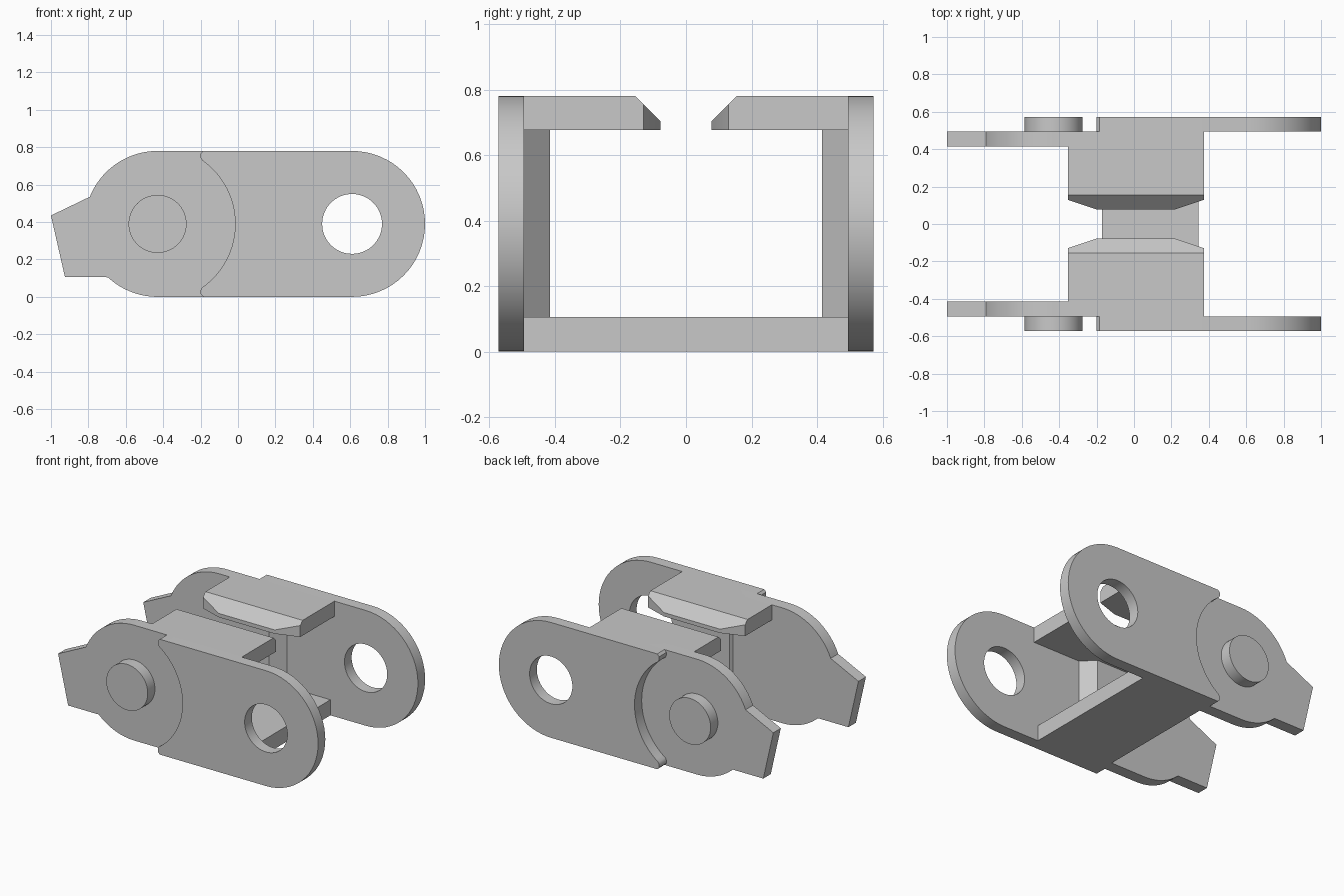
import bpy, bmesh, math
from mathutils import Vector

if "Cube" in bpy.data.objects:
    bpy.data.objects.remove(bpy.data.objects["Cube"], do_unlink=True)

MID = 0.39              # height of both pivot axes
PIN_X, HOLE_X = -0.43, 0.61
Y_IN, Y_MID, Y_OUT = 0.415, 0.495, 0.572

metal = bpy.data.materials.new("light_grey_metal")
metal.use_nodes = True
grey = (0.58, 0.58, 0.58, 1)
metal.diffuse_color = grey
metal.node_tree.nodes["Principled BSDF"].inputs["Base Color"].default_value = grey


def arc(cx, radius, start, end, steps=32):
    """Points on an arc round a pivot, angles in degrees."""
    angles = [math.radians(start + (end - start) * i / steps) for i in range(steps + 1)]
    return [(cx + radius * math.cos(a), MID + radius * math.sin(a)) for a in angles]


def circle(cx, radius):
    return arc(cx, radius, 0, 360, 64)[:-1]


def prism(name, loops, lo, hi, along="y", cuts=(), mirror=True):
    """Extrude closed outlines (later loops are holes), then trim by planes."""
    place = (lambda u, v: (u, lo, v)) if along == "y" else (lambda u, v: (lo, u, v))
    bm = bmesh.new()
    edges = []
    for loop in loops:
        verts = [bm.verts.new(place(u, v)) for u, v in loop]
        edges += [bm.edges.new((verts[i - 1], verts[i])) for i in range(len(verts))]
    bmesh.ops.triangle_fill(bm, edges=edges, use_beauty=True)
    extruded = bmesh.ops.extrude_face_region(bm, geom=bm.faces[:], use_keep_orig=True)
    moved = [g for g in extruded["geom"] if isinstance(g, bmesh.types.BMVert)]
    step = (0, hi - lo, 0) if along == "y" else (hi - lo, 0, 0)
    bmesh.ops.translate(bm, verts=moved, vec=step)
    for point, normal in cuts:
        bmesh.ops.bisect_plane(bm, geom=bm.verts[:] + bm.edges[:] + bm.faces[:],
                               plane_co=point, plane_no=Vector(normal).normalized(),
                               clear_outer=True)
        bmesh.ops.holes_fill(bm, edges=[e for e in bm.edges if e.is_boundary], sides=0)
    bmesh.ops.recalc_face_normals(bm, faces=bm.faces[:])
    mesh = bpy.data.meshes.new(name)
    bm.to_mesh(mesh)
    bm.free()
    mesh.materials.append(metal)
    obj = bpy.data.objects.new(name, mesh)
    bpy.context.collection.objects.link(obj)
    bpy.ops.object.select_all(action="DESELECT")
    obj.select_set(True)
    bpy.context.view_layer.objects.active = obj
    bpy.ops.object.shade_smooth_by_angle(angle=math.radians(30))
    if mirror:
        mod = obj.modifiers.new("both_sides", "MIRROR")
        mod.use_axis = (False, True, False)
        mod.use_mirror_merge = False
    return obj


# Outer side plates: round end with a hole, hollow end round the pin
hollow = arc(PIN_X, 0.415, 55, -55)
lip = [(-0.2, 0.745), (-0.2, 0.765), (-0.185, 2 * MID)]
lower_lip = [(u, 2 * MID - v) for u, v in reversed(lip)]
outline = arc(HOLE_X, MID, -90, 90) + lip[::-1] + hollow + lower_lip[::-1]
prism("outer_side_plates", [outline, circle(HOLE_X, 0.16)], Y_MID, Y_OUT)

# Inner side plates: round end with a pointed nose, bevelled rear edge
upper = math.degrees(math.acos(-0.362 / MID))
lower = 360 - math.degrees(math.acos(-0.266 / MID))
nose = [(-1, 0.435), (-0.925, 0.105)]
outline = arc(PIN_X, MID, 90, upper) + nose + arc(PIN_X, MID, lower, 270)
outline += [(0.08, 0), (0.08, 2 * MID)]
prism("inner_side_plates", [outline], Y_IN, Y_MID,
      cuts=[((0.02, Y_MID, 0), (1, -1, 0))])

# Pivot pins
prism("pivot_pins", [circle(PIN_X, 0.155)], Y_MID, Y_OUT)

# Top flanges with a sloped lip and clipped corners
flange = [(Y_MID, 0.677), (Y_MID, 0.78), (0.155, 0.78), (0.078, 0.703), (0.078, 0.677)]
prism("top_flanges", [flange], -0.352, 0.375, along="x",
      cuts=[((-0.2, 0.078, 0), (-1, -3, 0)), ((0.22, 0.078, 0), (1, -3, 0))])

# Bottom cross plate
floor = [(-Y_MID, 0), (Y_MID, 0), (Y_MID, 0.105), (-Y_MID, 0.105)]
prism("bottom_plate", [floor], -0.172, 0.345, along="x", mirror=False)
